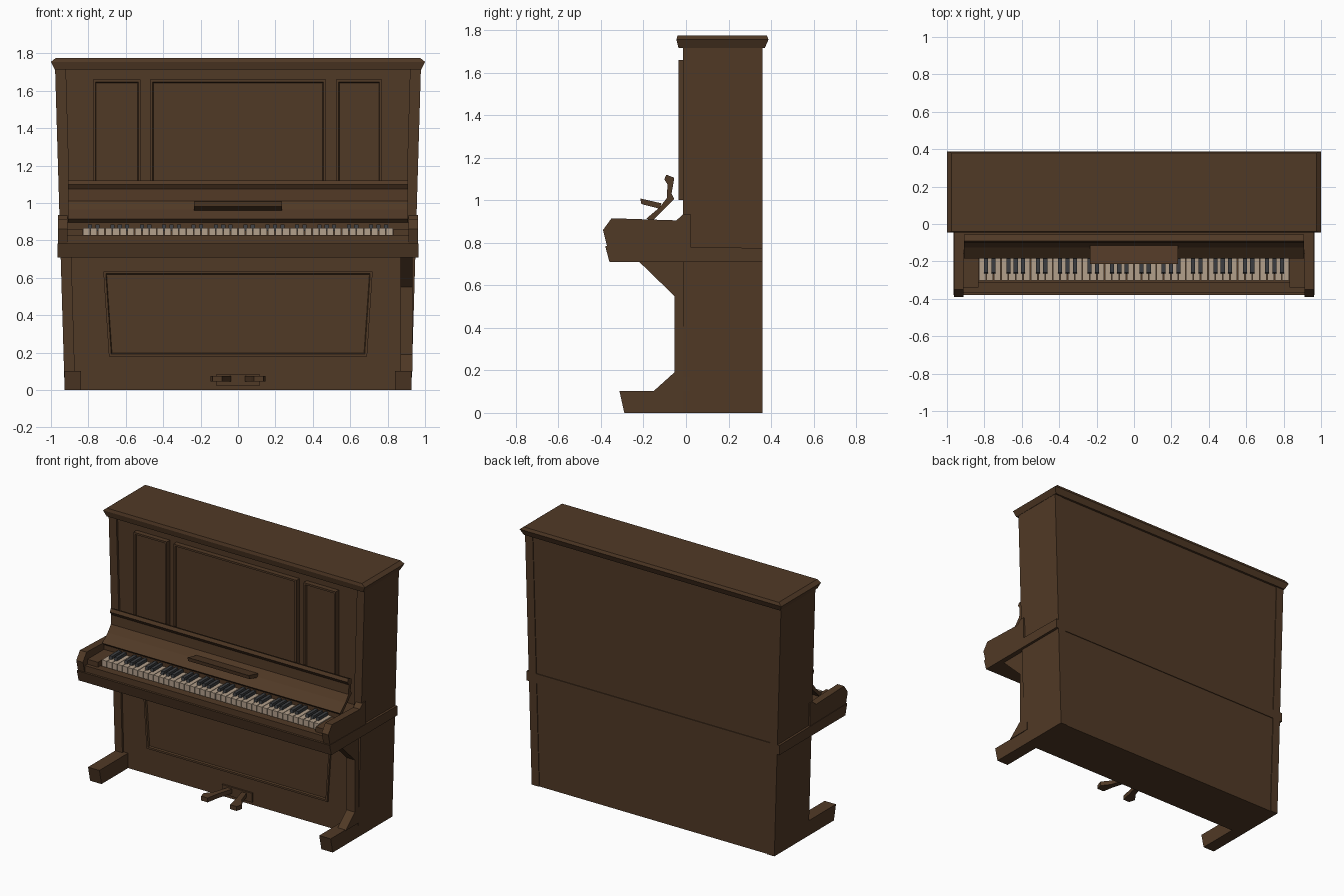
import bpy, bmesh

if "Cube" in bpy.data.objects:
    bpy.data.objects.remove(bpy.data.objects["Cube"])


def material(name, rgb):
    m = bpy.data.materials.new(name)
    m.use_nodes = True
    m.diffuse_color = (*rgb, 1)
    m.node_tree.nodes["Principled BSDF"].inputs["Base Color"].default_value = (*rgb, 1)
    return m


WOOD = material("walnut_brown", (0.081, 0.041, 0.019))
IVORY = material("ivory", (0.45, 0.35, 0.26))
EBONY = material("ebony_grey", (0.045, 0.048, 0.052))


def finish(name, bm, mat):
    bmesh.ops.recalc_face_normals(bm, faces=bm.faces)
    mesh = bpy.data.meshes.new(name)
    bm.to_mesh(mesh)
    bm.free()
    mesh.materials.append(mat)
    ob = bpy.data.objects.new(name, mesh)
    bpy.context.scene.collection.objects.link(ob)
    return ob


def add_prism(bm, pts, a, b, axis):
    """Extrude a profile: (y, z) points along x, or (x, z) points along y."""
    place = (lambda p, t: (t, p[0], p[1])) if axis == "x" else (lambda p, t: (p[0], t, p[1]))
    ends = [[bm.verts.new(place(p, t)) for p in pts] for t in (a, b)]
    for ring in ends:
        bm.faces.new(ring)
    n = len(pts)
    for i in range(n):
        j = (i + 1) % n
        bm.faces.new((ends[0][i], ends[0][j], ends[1][j], ends[1][i]))


def prism(name, pts, a, b, axis="x", mat=WOOD):
    bm = bmesh.new()
    add_prism(bm, pts, a, b, axis)
    return finish(name, bm, mat)


def rect(a0, a1, b0, b1):
    return [(a0, b0), (a1, b0), (a1, b1), (a0, b1)]


def box(name, x0, x1, y0, y1, z0, z1):
    return prism(name, rect(y0, y1, z0, z1), x0, x1)


def framed_panel(name, pts, front, back):
    """Raised panel with a stepped border around a sunken field."""
    bm = bmesh.new()
    add_prism(bm, pts, front, back, "y")
    bmesh.ops.recalc_face_normals(bm, faces=bm.faces)
    field = [f for f in bm.faces if f.normal.y < -0.9]
    bmesh.ops.inset_region(bm, faces=field, thickness=0.018)
    bmesh.ops.inset_region(bm, faces=field, thickness=0.006, depth=-0.012)
    return finish(name, bm, WOOD)


# Case: flared body with slightly proud side walls
prism("case_body", [(-0.92, 0), (0.92, 0), (0.97, 1.72), (-0.97, 1.72)], 0.0, 0.355, "y")
for side, s in (("right", -1), ("left", 1)):
    wall = [(s * 0.87, 0), (s * 0.927, 0), (s * 0.978, 1.72), (s * 0.92, 1.72)]
    prism(side + "_wall", wall, -0.015, 0.36, "y")

# Lid: wide middle, narrower underside and chamfered top
bm = bmesh.new()
rings = []
for z, x, y0, y1 in ((1.715, 0.98, -0.035, 0.37), (1.755, 1.0, -0.045, 0.388), (1.775, 0.975, -0.04, 0.38)):
    rings.append([bm.verts.new((px, py, z)) for px, py in rect(-x, x, y0, y1)])
bm.faces.new(rings[0])
bm.faces.new(rings[-1])
for lo, hi in zip(rings, rings[1:]):
    for i in range(4):
        j = (i + 1) % 4
        bm.faces.new((lo[i], lo[j], hi[j], hi[i]))
finish("lid", bm, WOOD)

# Front panels
for name, x0, x1 in (("right", -0.775, -0.52), ("centre", -0.47, 0.47), ("left", 0.525, 0.77)):
    framed_panel("upper_panel_" + name, rect(x0, x1, 1.0, 1.66), -0.035, 0.01)
framed_panel("lower_panel", [(-0.69, 0.18), (0.69, 0.18), (0.72, 0.635), (-0.72, 0.635)], -0.013, 0.01)

# Key bed and the parts around the keyboard
prism("key_bed", [(-0.36, 0.71), (-0.38, 0.785), (0.36, 0.775), (0.36, 0.71)], -0.966, 0.966)
box("key_slip", -0.92, 0.92, -0.365, -0.31, 0.77, 0.828)
box("key_back_block", -0.92, 0.92, -0.16, 0.01, 0.77, 0.9)
cheek = [(-0.37, 0.78), (-0.39, 0.86), (-0.35, 0.915), (-0.045, 0.905), (-0.012, 0.935), (0.02, 0.935), (0.02, 0.78)]
foot = [(-0.29, 0), (-0.313, 0.103), (0.02, 0.103), (0.02, 0)]
for side, s in (("right", -1), ("left", 1)):
    prism(side + "_cheek", cheek, s * 0.912, s * 0.963)
    box(side + "_key_block", *sorted((s * 0.832, s * 0.915)), -0.34, -0.15, 0.77, 0.862)
    prism(side + "_foot", foot, s * 0.84, s * 0.927)

# Bracketed leg on the left side
leg = [(-0.155, 0.1), (-0.055, 0.19), (-0.055, 0.55), (-0.225, 0.715), (0.02, 0.715), (0.02, 0.1)]
prism("left_leg", leg, 0.868, 0.932)

# Fall board with its upright lip, and the music ledge
fall = [(-0.185, 0.915), (-0.125, 0.965), (-0.09, 1.01), (-0.087, 1.075), (-0.102, 1.098),
        (-0.092, 1.12), (-0.055, 1.105), (-0.068, 1.03), (-0.055, 1.005), (-0.165, 0.897)]
prism("fall_board", fall, -0.908, 0.908)
prism("music_ledge", [(-0.215, 1.008), (-0.21, 0.982), (-0.125, 0.96), (-0.115, 0.985)], -0.235, 0.235)

# Keyboard: six octaves, sharps in groups of two and three
OCTAVES, HALF = 6, 0.83
count = OCTAVES * 7
pitch = 2 * HALF / count
naturals, sharps = bmesh.new(), bmesh.new()
for i in range(count):
    x = -HALF + i * pitch
    add_prism(naturals, rect(-0.302, -0.15, 0.78, 0.866), x + 0.002, x + pitch - 0.002, "x")
    if i % 7 in (0, 1, 3, 4, 5):
        edge = x + pitch
        tip = [(-0.268, 0.85), (-0.26, 0.886), (-0.15, 0.886), (-0.15, 0.85)]
        add_prism(sharps, tip, edge - 0.011, edge + 0.011, "x")
finish("natural_keys", naturals, IVORY)
finish("sharp_keys", sharps, EBONY)

# Pedals: backing plate and two splayed levers with wide tips
box("pedal_plate", -0.115, 0.115, -0.012, 0.01, 0.022, 0.085)
outline = [(0.03, 0.01), (0.065, 0.01), (0.105, -0.11), (0.148, -0.165), (0.135, -0.21), (0.085, -0.21), (0.07, -0.13)]
for side, s in (("right", -1), ("left", 1)):
    bm = bmesh.new()
    low = bm.faces.new([bm.verts.new((s * x, y, 0.045)) for x, y in outline])
    up = bmesh.ops.extrude_face_region(bm, geom=[low])
    for v in [g for g in up["geom"] if isinstance(g, bmesh.types.BMVert)]:
        v.co.z += 0.03
    finish(side + "_pedal", bm, WOOD)
